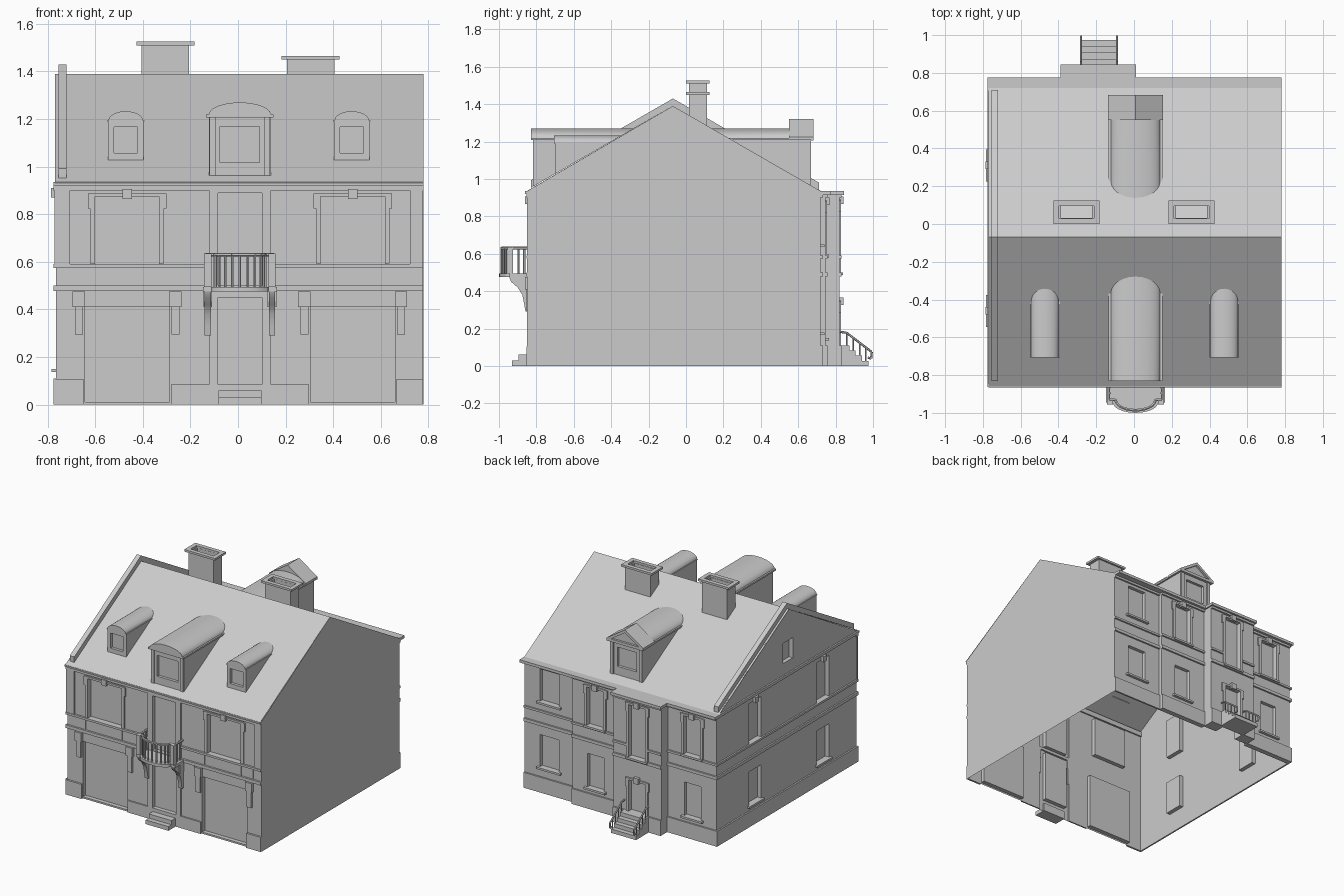
import bpy, bmesh
from math import sin, cos, pi
from mathutils import Vector

if "Cube" in bpy.data.objects:
    bpy.data.objects.remove(bpy.data.objects["Cube"])

C = 0.008                                   # centre line of the front
roof_z = lambda y: 1.39 - 0.576 * abs(y + 0.07)
roof_y = lambda z, s: -0.07 + s * (1.39 - z) / 0.576

# Facade frames: (along wall, height, outward distance) -> world
F = lambda u, z, d: (u, -0.84 - d, z)
L = lambda u, z, d: (-0.765 - d, u, z)
W = lambda x, z, y: (x, y, z)
SIDE = lambda y, z, x: (x, y, z)
PLAN = lambda x, y, z: (x, y, z)
def back(y0):
    return lambda u, z, d: (u, y0 + d, z)

class Part:
    def __init__(self, name):
        self.name, self.bm = name, bmesh.new()

    def face(self, *pts):
        self.bm.faces.new([self.bm.verts.new(p) for p in pts])

    def prism(self, pts, f, a, b, caps=True):
        A = [self.bm.verts.new(f(p, q, a)) for p, q in pts]
        B = [self.bm.verts.new(f(p, q, b)) for p, q in pts]
        n = len(pts)
        for i in range(n if caps else n - 1):
            j = (i + 1) % n
            self.bm.faces.new((A[i], A[j], B[j], B[i]))
        if caps:
            self.bm.faces.new(A[::-1])
            self.bm.faces.new(B)

    def box(self, P, u0, u1, z0, z1, d0, d1):
        self.prism([(u0, z0), (u1, z0), (u1, z1), (u0, z1)], P, d0, d1)

    def panel(self, P, u0, u1, z0, z1, holes, depth=0.025, ret=0, d=0):
        """Wall sheet with recessed rectangular openings and side returns."""
        us = sorted({u0, u1, *[v for h in holes for v in h[:2]]})
        zs = sorted({z0, z1, *[v for h in holes for v in h[2:]]})
        for a, b in zip(us, us[1:]):
            for e, g in zip(zs, zs[1:]):
                m, n = (a + b) / 2, (e + g) / 2
                if not any(h[0] < m < h[1] and h[2] < n < h[3] for h in holes):
                    self.face(P(a, e, d), P(b, e, d), P(b, g, d), P(a, g, d))
        for a, b, e, g in holes:
            c = [(a, e), (b, e), (b, g), (a, g)]
            self.face(*[P(p, q, d - depth) for p, q in c])
            self.prism(c + c[:1], P, d, d - depth, caps=False)
        if ret:
            for u in (u0, u1):
                self.face(P(u, z0, d), P(u, z1, d), P(u, z1, d - ret), P(u, z0, d - ret))

    def ring(self, x0, x1, y0, y1, z0, z1, t):
        for r in ((x0, x1, y0, y0 + t), (x0, x1, y1 - t, y1),
                  (x0, x0 + t, y0 + t, y1 - t), (x1 - t, x1, y0 + t, y1 - t)):
            self.box(W, r[0], r[1], z0, z1, r[2], r[3])

    def rod(self, a, b, r):
        a, b = Vector(a), Vector(b)
        m = (b - a).to_track_quat('Z', 'Y').to_matrix().to_4x4()
        m.translation = (a + b) / 2
        bmesh.ops.create_cone(self.bm, cap_ends=True, segments=6, radius1=r,
                              radius2=r, depth=(b - a).length, matrix=m)

    def surround(self, P, c, hw, z0, z1, w=0.02, d=0.01):
        """Window architrave with ears and keystone."""
        for s in (-1, 1):
            a, b = sorted((c + s * hw, c + s * (hw + w)))
            self.box(P, a, b, z0, z1, 0, d)
            a, b = sorted((c + s * (hw + w), c + s * (hw + w + 0.01)))
            self.box(P, a, b, z1 - 0.05, z1 + 0.012, 0, d)
        self.box(P, c - hw - w, c + hw + w, z1, z1 + 0.014, 0, d)
        self.box(P, c - 0.02, c + 0.02, z1 - 0.01, z1 + 0.032, 0, d + 0.012)

    def done(self):
        bmesh.ops.remove_doubles(self.bm, verts=self.bm.verts, dist=1e-5)
        bmesh.ops.recalc_face_normals(self.bm, faces=self.bm.faces)
        me = bpy.data.meshes.new(self.name)
        self.bm.to_mesh(me)
        ob = bpy.data.objects.new(self.name, me)
        bpy.context.collection.objects.link(ob)
        bpy.ops.object.select_all(action='DESELECT')
        ob.select_set(True)
        bpy.context.view_layer.objects.active = ob
        bpy.ops.object.shade_smooth_by_angle(angle=0.5)

# Front wall: shop openings, windows, projecting centre bay
p, t = Part("front_wall"), Part("front_trim")
for s in (-1, 1):
    c = C + s * 0.474
    a, b = sorted((s * 0.77 + 0.005, C + s * 0.13))
    p.panel(F, a, b, 0, 0.935, [(c - .178, c + .178, .012, .41), (c - .135, c + .135, .59, .875)], .03)
    t.surround(F, c, .135, .592, .875)
    for o in (-0.203, 0.203):               # shop brackets
        t.box(F, c + o - .026, c + o + .026, .41, .475, 0, .022)
        t.box(F, c + o - .017, c + o + .017, .295, .41, 0, .015)
    for lo, hi in ((-.135, .135), (-.315, -.155), (.155, .23)):   # dado panels
        a, b = sorted((c + s * lo, c + s * hi))
        t.box(F, a, b, .503, .572, 0, .006)
    a, b = sorted((C + s * .715, s * .775 + .003))
    t.box(F, a, b, .59, .92, 0, .01)        # corner pilaster
    a, b = sorted((C + s * .655, s * .775 + .003))
    t.box(F, a, b, 0, .105, 0, .014)        # corner plinth
    a, b = sorted((C + s * .13, C + s * .29))
    t.box(F, a, b, 0, .085, 0, .01)
    a, b = sorted((C + s * .13, s * .775 + .003))
    t.box(F, a, b, .478, .5, 0, .014)       # string courses
    t.box(F, a, b, .575, .59, 0, .014)
p.panel(F, C - .13, C + .13, 0, .935, [(C - .093, C + .093, .085, .45), (C - .092, C + .092, .5, .89)], .03, .01, .01)
t.box(F, -.775, .78, .92, .935, -.01, .022)
t.box(F, -.775, .78, .9, .92, -.01, .012)
p.done(); t.done()

# Front door steps
p = Part("front_steps")
p.box(W, C - .09, C + .09, 0, .03, -.93, -.84)
p.box(W, C - .09, C + .09, .03, .06, -.895, -.84)
p.done()

# Back wall in four bays
p, t = Part("back_wall"), Part("back_trim")
bays = [(.38, .78, .72, 0, .58, .075, (.18, .41), (.65, .88)),
        (0, .38, .745, .025, .195, .065, (.15, .39), (.595, .87)),
        (-.38, 0, .82, .075, -.19, .065, (.11, .335), (.5, .875)),
        (-.765, -.38, .745, .025, -.575, .065, (.15, .39), (.595, .87))]
for i, (x0, x1, y, ret, c, h, lo, hi) in enumerate(bays):
    P = back(y)
    p.panel(P, x0, x1, 0, .935, [(c - h, c + h, *lo), (c - h, c + h, *hi)], .025, ret)
    for z0, z1, d in ((.478, .5, .012), (.575, .59, .012), (.9, .915, .012), (0, .11, .012)):
        spans = [(x0, x1)]
        if i == 2 and z0 in (0, .575):
            spans = [(x0, c - h - .02), (c + h + .02, x1)]
        for a, b in spans:
            t.box(P, a, b, z0, z1, -ret, d)
    for z in (lo[0], hi[0]):
        if z != .11:
            t.box(P, c - h - .02, c + h + .02, z - .014, z, 0, .02)
    if i:
        t.surround(P, c, h, *hi)
    if i == 2:
        t.surround(P, c, h, *lo)
t.box(W, -.775, .78, .915, .935, .7, .775)
t.box(W, -.39, .01, .915, .935, .7, .845)
p.done(); t.done()

# Left wall with attic window in the gable
p, t = Part("left_wall"), Part("left_trim")
holes = [(c - .07, c + .07, *z) for c in (.31, -.46) for z in ((.15, .39), (.59, .88))]
p.panel(L, -.84, .745, 0, .93, holes, .03)
a0, a1 = -.12, -.01
p.panel(L, a0, a1, .93, 1.165, [(a0, a1, 1.02, 1.165)], .03)
G = lambda *pts: p.face(*[L(y, z, 0) for y, z in pts])
G((-.86, .93), (a0, .93), (a0, roof_z(a0)))
G((a1, .93), (.73, .93), (a1, roof_z(a1)))
G((a0, 1.165), (a1, 1.165), (a1, roof_z(a1)), (-.07, 1.39), (a0, roof_z(a0)))
for z0, z1 in ((0, .11), (.478, .5), (.575, .59), (.915, .935)):
    t.box(L, -.85, .757, z0, z1, 0, .011)
for c in (.31, -.46):
    t.box(L, c - .085, c + .085, .136, .15, 0, .018)
    t.box(L, c - .02, c + .02, .87, .91, 0, .02)
p.done(); t.done()

# Right party wall
p = Part("right_wall")
p.face(*[(.78, y, z) for y, z in ((-.85, 0), (.72, 0), (.72, .935), (-.07, 1.39), (-.85, .935))])
p.done()

# Roof planes and left gable parapet
p = Part("roof")
p.prism([(-.865, roof_z(-.865)), (-.07, 1.39), (.735, roof_z(.735))], SIDE, -.77, .78, caps=False)
p.done()
p = Part("gable_parapet")
ys = (-.83, -.07, .71)
p.prism([(y, roof_z(y)) for y in ys] + [(y, roof_z(y) + .04) for y in ys[::-1]], SIDE, -.755, -.72)
p.done()

def dormer(name, c, hw, yf, s, eave, rise, lip, ov, win):
    """Dormer whose cheeks and arched roof end on the main roof plane."""
    p = Part(name)
    P = lambda u, z, d: (u, yf + s * d, z)
    p.panel(P, c - hw, c + hw, roof_z(yf) - .005, eave, [win], .02)
    for sx in (-1, 1):
        x = c + sx * hw
        p.face((x, yf, roof_z(yf)), (x, yf, eave), (x, roof_y(eave, s), eave))
    w = hw + lip
    arc = [(c - w, eave), (c - w, eave + lip)]
    arc += [(c - w * .92 * cos(pi * i / 12), eave + lip + (rise - lip) * sin(pi * i / 12)) for i in range(13)]
    arc += [(c + w, eave + lip), (c + w, eave)]
    for a, b in zip(arc, arc[1:] + arc[:1]):
        p.face(P(*a, ov), P(*b, ov), (b[0], roof_y(b[1], s), b[1]), (a[0], roof_y(a[1], s), a[1]))
    p.face(*[P(*a, ov) for a in arc])
    if win[1] - win[0] > .12:
        for sx in (-1, 1):                  # corner pilasters
            x = c + sx * (hw - .015)
            p.box(P, x - .012, x + .012, roof_z(yf), eave, 0, .008)
    p.done()

for s, n in ((-1, "left"), (1, "right")):
    c = .003 + s * .475
    dormer("small_dormer_" + n, c, .075, -.7, -1, 1.19, .043, .004, .006, (c - .05, c + .05, 1.058, 1.166))
dormer("front_dormer", C, .13, -.81, -1, 1.207, .063, .012, .02, (C - .083, C + .083, 1.018, 1.168))
dormer("back_dormer", C, .13, .66, 1, 1.207, .063, .012, 0, (C - .075, C + .075, 1.03, 1.168))

# Pediment of the back dormer
p = Part("pediment")
p.prism([(C - .145, 1.207), (C + .145, 1.207), (C + .145, 1.225), (C, 1.32), (C - .145, 1.225)], W, .55, .667)
p.box(W, C - .145, C + .145, 1.205, 1.225, .667, .682)
for s in (-1, 1):
    p.prism([(C + s * .145, 1.225), (C, 1.32), (C, 1.298), (C + s * .112, 1.225)], W, .667, .682)
p.done()

# Hollow chimneys
for x, top, n in ((-.305, 1.525, "left"), (.305, 1.465, "right")):
    p = Part("chimney_" + n)
    p.ring(x - .1, x + .1, .015, .112, 1.28, top - .015, .018)
    p.ring(x - .122, x + .122, 0, .125, top - .015, top, .03)
    p.done()

# Balcony: bowed slab, railing and scrolled corbels
p = Part("balcony")
def plan(r):
    n = 10
    e = [(C - .155 + r, -.84), (C - .155 + r, -.945 + r)]
    bow = [(C - (.12 - r) * cos(pi * i / n), -.945 + r - .055 * sin(pi * i / n)) for i in range(n + 1)]
    return e + bow + [(2 * C - x, y) for x, y in e[::-1]]
p.prism(plan(0), PLAN, .475, .495)
rail = plan(.014)
for (ax, ay), (bx, by) in zip(rail, rail[1:]):
    p.rod((ax, ay, .63), (bx, by, .63), .008)
for x, y in rail[2:-2]:
    p.rod((x, y, .495), (x, y, .63), .006)
for s in (-1, 1):
    x = C + s * .135
    p.box(W, x - .015, x + .015, .495, .635, -.955, -.925)
    for y in (-.865, -.895):
        p.rod((x, y, .495), (x, y, .63), .006)
    p.box(W, x - .018, x + .018, .41, .475, -.89, -.84)
    p.prism([(-.84, .29), (-.858, .29), (-.865, .33), (-.875, .38), (-.9, .42), (-.935, .45),
             (-.945, .475), (-.84, .475)], SIDE, x - .013, x + .013)
p.done()

# Back entrance stairs with railings
p = Part("back_stairs")
for i in range(4):
    p.box(W, -.285, -.085, .0275 * i, .0275 * (i + 1), .82, .975 - .034 * i)
p.done()
p = Part("stair_railings")
for x in (-.28, -.09):
    path = [(x, .825, .182), (x, .858, .178), (x, .993, .075), (x, .99, .04), (x, .972, .045)]
    for a, b in zip(path, path[1:]):
        p.rod(a, b, .006)
    for i in range(4):
        y = .86 + .034 * i
        p.rod((x, y, .11 - .0275 * i), (x, y, .178 - (y - .858) * .76), .004)
p.done()
